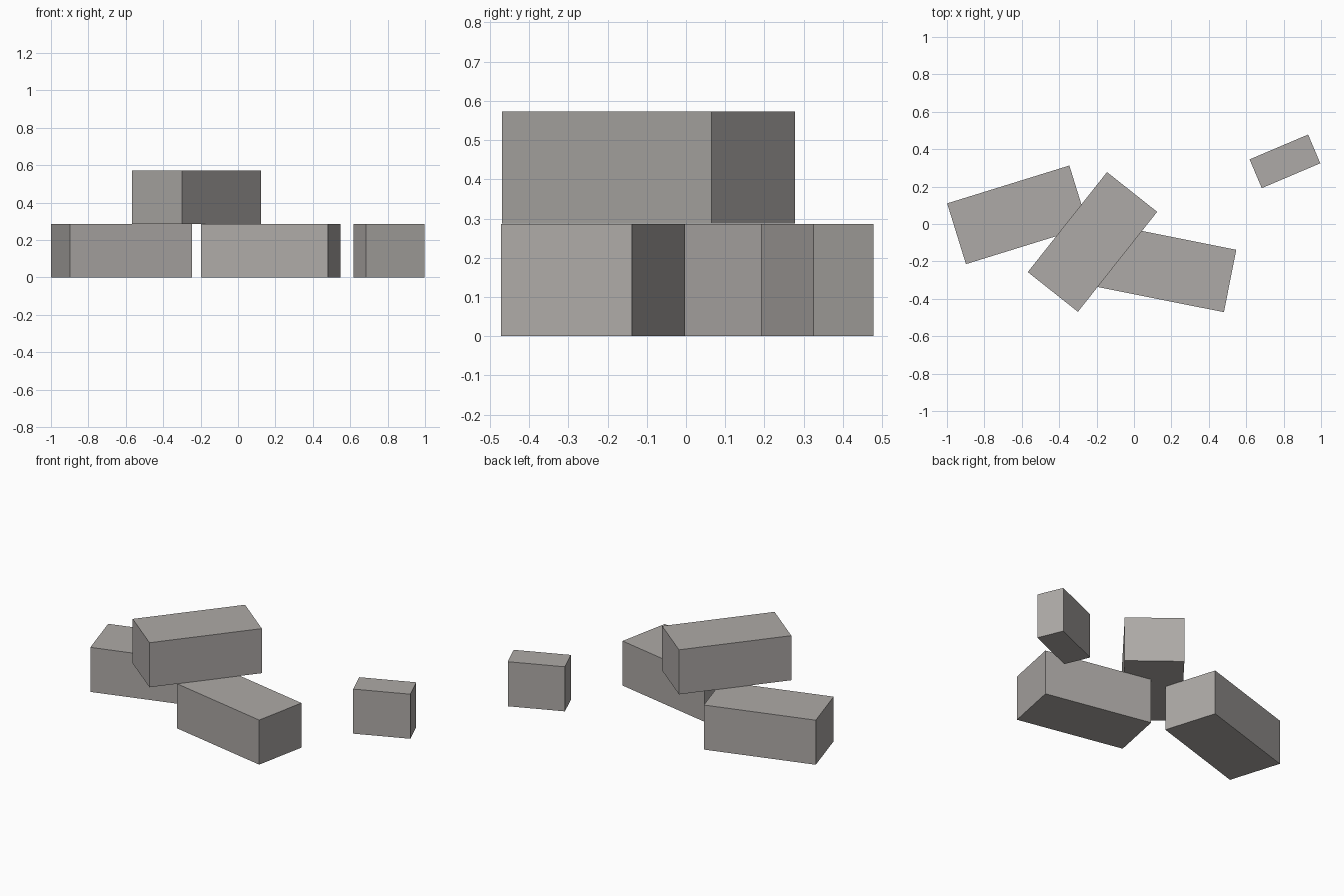
import bpy
import math

if "Cube" in bpy.data.objects:
    bpy.data.objects.remove(bpy.data.objects["Cube"])

H = 0.286  # brick height

stone = bpy.data.materials.new("warm_grey_stone")
stone.diffuse_color = (0.42, 0.40, 0.385, 1.0)
stone.use_nodes = True
stone.node_tree.nodes["Principled BSDF"].inputs["Base Color"].default_value = stone.diffuse_color


def brick(name, x, y, z, length, width, angle):
    """Rectangular block resting at height z, turned about the vertical."""
    bpy.ops.mesh.primitive_cube_add(size=1, location=(x, y, z + H / 2),
                                    rotation=(0, 0, math.radians(angle)))
    ob = bpy.context.object
    ob.name = name
    ob.scale = (length, width, H)
    bpy.ops.object.transform_apply(location=False, rotation=False, scale=True)
    ob.data.materials.append(stone)
    return ob


# two whole bricks on the ground, one laid across them, one half brick apart
brick("left_brick", -0.622, 0.049, 0, 0.684, 0.34, 17.2)
brick("right_brick", 0.175, -0.237, 0, 0.691, 0.34, -11.3)
brick("top_brick", -0.222, -0.096, H + 0.001, 0.682, 0.342, 51.6)
brick("half_brick", 0.807, 0.335, 0, 0.34, 0.167, 23.0)
